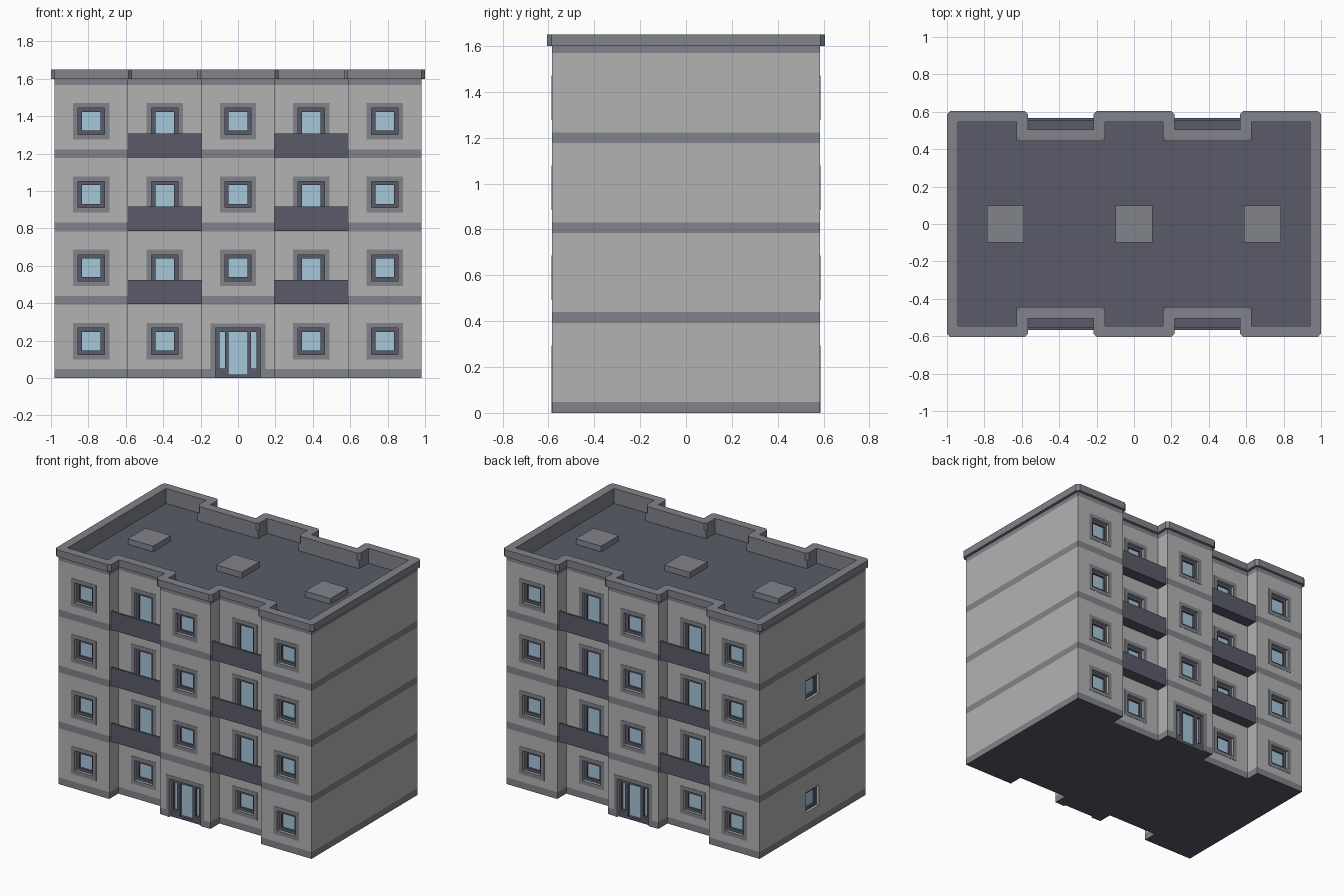
import bpy, bmesh

if "Cube" in bpy.data.objects:
    bpy.data.objects.remove(bpy.data.objects["Cube"])

STOREY = 0.392
ROOF = 1.545
XS = (-0.785, -0.392, 0, 0.392, 0.785)
YF, YR = 0.585, 0.485          # projecting and recessed facade planes


def mat(name, c):
    m = bpy.data.materials.new(name)
    m.diffuse_color = (*c, 1)
    m.use_nodes = True
    m.node_tree.nodes["Principled BSDF"].inputs["Base Color"].default_value = m.diffuse_color
    return m


WALL = mat("wall_grey", (0.45, 0.45, 0.45))
TRIM = mat("trim_grey", (0.22, 0.23, 0.26))
DARK = mat("dark_grey", (0.10, 0.105, 0.14))
GLASS = mat("glass_blue", (0.38, 0.57, 0.70))


def make(name, bm, *mats):
    bmesh.ops.recalc_face_normals(bm, faces=bm.faces)
    me = bpy.data.meshes.new(name)
    bm.to_mesh(me)
    bm.free()
    for m in mats:
        me.materials.append(m)
    ob = bpy.data.objects.new(name, me)
    bpy.context.collection.objects.link(ob)
    return ob


# Placement functions: (along wall, outward distance, height) -> world
def front(u, d, z): return (u, -d, z)
def back(u, d, z): return (-u, d, z)
def left(u, d, z): return (-d, u, z)


def box(bm, place, u0, u1, d0, d1, z0, z1):
    v = [bm.verts.new(place(u, d, z)) for z in (z0, z1)
         for u, d in ((u0, d0), (u1, d0), (u1, d1), (u0, d1))]
    for f in ((0, 1, 2, 3), (4, 5, 6, 7), (0, 1, 5, 4), (1, 2, 6, 5), (2, 3, 7, 6), (3, 0, 4, 7)):
        bm.faces.new([v[i] for i in f])


def ring(bm, place, u, z0, z1, r, w, d0, d1, sill=True):
    """Rectangular frame: outer half-width r, bar width w."""
    box(bm, place, u - r, u - r + w, d0, d1, z0, z1)
    box(bm, place, u + r - w, u + r, d0, d1, z0, z1)
    box(bm, place, u - r + w, u + r - w, d0, d1, z1 - w, z1)
    if sill:
        box(bm, place, u - r + w, u + r - w, d0, d1, z0, z0 + w)


# Footprint with two recessed bays front and back (counter-clockwise)
half = [(-0.98, YF), (-0.588, YF), (-0.588, YR), (-0.196, YR), (-0.196, YF),
        (0.196, YF), (0.196, YR), (0.588, YR), (0.588, YF), (0.98, YF)]
plan = [(x, -y) for x, y in half] + [(x, y) for x, y in reversed(half)]


def offset(d):
    out = []
    for i, (x, y) in enumerate(plan):
        (xp, yp), (xn, yn) = plan[i - 1], plan[(i + 1) % len(plan)]
        sx, sy = (y - yp) + (yn - y), -((x - xp) + (xn - x))
        out.append((x + d * (1 if sx > 0 else -1), y + d * (1 if sy > 0 else -1)))
    return out


def loft(bm, levels, close=False):
    """Skin loops of (offset, z, material index)."""
    loops = [[bm.verts.new((x, y, z)) for x, y in offset(d)] for d, z, _ in levels]
    n = len(plan)
    for k in range(len(loops) if close else len(loops) - 1):
        a, b = loops[k], loops[(k + 1) % len(loops)]
        for i in range(n):
            f = bm.faces.new((a[i], a[(i + 1) % n], b[(i + 1) % n], b[i]))
            f.material_index = levels[k][2]
    return loops


# Building body with storey bands, parapet upstand and roof deck
bm = bmesh.new()
levels = []
for s in range(4):
    levels += [(0, s * STOREY, 1), (0, s * STOREY + 0.047, 0)]
levels += [(0, 4 * STOREY, 1), (0, 1.6, 1), (-0.04, 1.6, 1), (-0.04, ROOF, 2)]
loops = loft(bm, levels)
bm.faces.new(loops[0]).material_index = 2
bm.faces.new(loops[-1]).material_index = 2
body = make("building_body", bm, WALL, TRIM, DARK)

# Parapet cap with chamfered outside corners
bm = bmesh.new()
loft(bm, [(0.02, 1.6, 0), (0.02, 1.65, 0), (-0.04, 1.65, 0), (-0.04, 1.6, 0)], close=True)
bmesh.ops.recalc_face_normals(bm, faces=bm.faces)
bm.normal_update()
corners = [e for e in bm.edges if abs(e.verts[0].co.z - e.verts[1].co.z) > 0.01 and e.is_convex]
bmesh.ops.bevel(bm, geom=corners, offset=0.018, segments=1, affect='EDGES')
make("parapet_cap", bm, TRIM)

# Windows, balconies and entrances
cut, surround, frame, glass, balcony = (bmesh.new() for _ in range(5))


def window(place, u, z0, z1, d, trim=True, sill=True):
    box(cut, place, u - 0.07, u + 0.07, d - 0.04, d + 0.02, z0, z1)
    ring(frame, place, u, z0, z1, 0.07, 0.02, d - 0.041, d - 0.018)
    box(glass, place, u - 0.055, u + 0.055, d - 0.045, d - 0.032, z0 + 0.015, z1 - 0.015)
    if trim:
        ring(surround, place, u, z0 - (0.027 if sill else 0), z1 + 0.027, 0.097, 0.027,
             d - 0.005, d + 0.002, sill)


for place in (front, back):
    for s in range(4):
        zc = 0.197 + s * STOREY
        for i, u in enumerate(XS):
            d = YR if i % 2 else YF
            if i == 2 and s == 0:
                continue
            if i % 2 and s > 0:
                # Balcony door, slab and solid front
                z = s * STOREY
                window(place, u, z + 0.047, zc + 0.07, d, sill=False)
                box(balcony, place, u - 0.196, u + 0.196, YR, 0.553, z + 0.003, z + 0.02)
                box(balcony, place, u - 0.196, u + 0.196, 0.553, 0.567, z + 0.003, z + 0.132)
            else:
                window(place, u, zc - 0.07, zc + 0.07, d)
    # Entrance: frame, posts, rails, glazing
    box(cut, place, -0.12, 0.12, YF - 0.04, YF + 0.02, -0.02, 0.267)
    ring(surround, place, 0, 0, 0.292, 0.147, 0.025, YF - 0.005, YF + 0.002, sill=False)
    d0, d1 = YF - 0.041, YF - 0.012
    ring(frame, place, 0, 0, 0.267, 0.12, 0.02, d0, d1)
    for sgn in (-1, 1):
        a, b = sorted((sgn * 0.05, sgn * 0.07))
        box(frame, place, a, b, d0, d1, 0.02, 0.247)
        a, b = sorted((sgn * 0.07, sgn * 0.10))
        box(frame, place, a, b, d0, d1, 0.02, 0.05)
    box(glass, place, -0.11, 0.11, YF - 0.045, YF - 0.03, 0.01, 0.257)

# Two plain windows on the left wall
for s in (0, 2):
    zc = 0.197 + s * STOREY
    window(left, 0, zc - 0.07, zc + 0.07, 0.98, trim=False)

# Cut the openings
cutter = make("opening_cutter", cut)
cutter.hide_render = True
mod = body.modifiers.new("openings", 'BOOLEAN')
mod.operation = 'DIFFERENCE'
mod.solver = 'EXACT'
mod.object = cutter
bpy.context.view_layer.objects.active = body
bpy.ops.object.modifier_apply(modifier=mod.name)
bpy.data.objects.remove(cutter)

make("window_surrounds", surround, TRIM)
make("window_frames", frame, DARK)
make("window_glass", glass, GLASS)
make("balconies", balcony, DARK)

# Roof hatches
bm = bmesh.new()
for x in (-0.687, 0, 0.687):
    box(bm, back, x - 0.098, x + 0.098, -0.098, 0.098, ROOF - 0.005, ROOF + 0.04)
make("roof_hatches", bm, TRIM)
